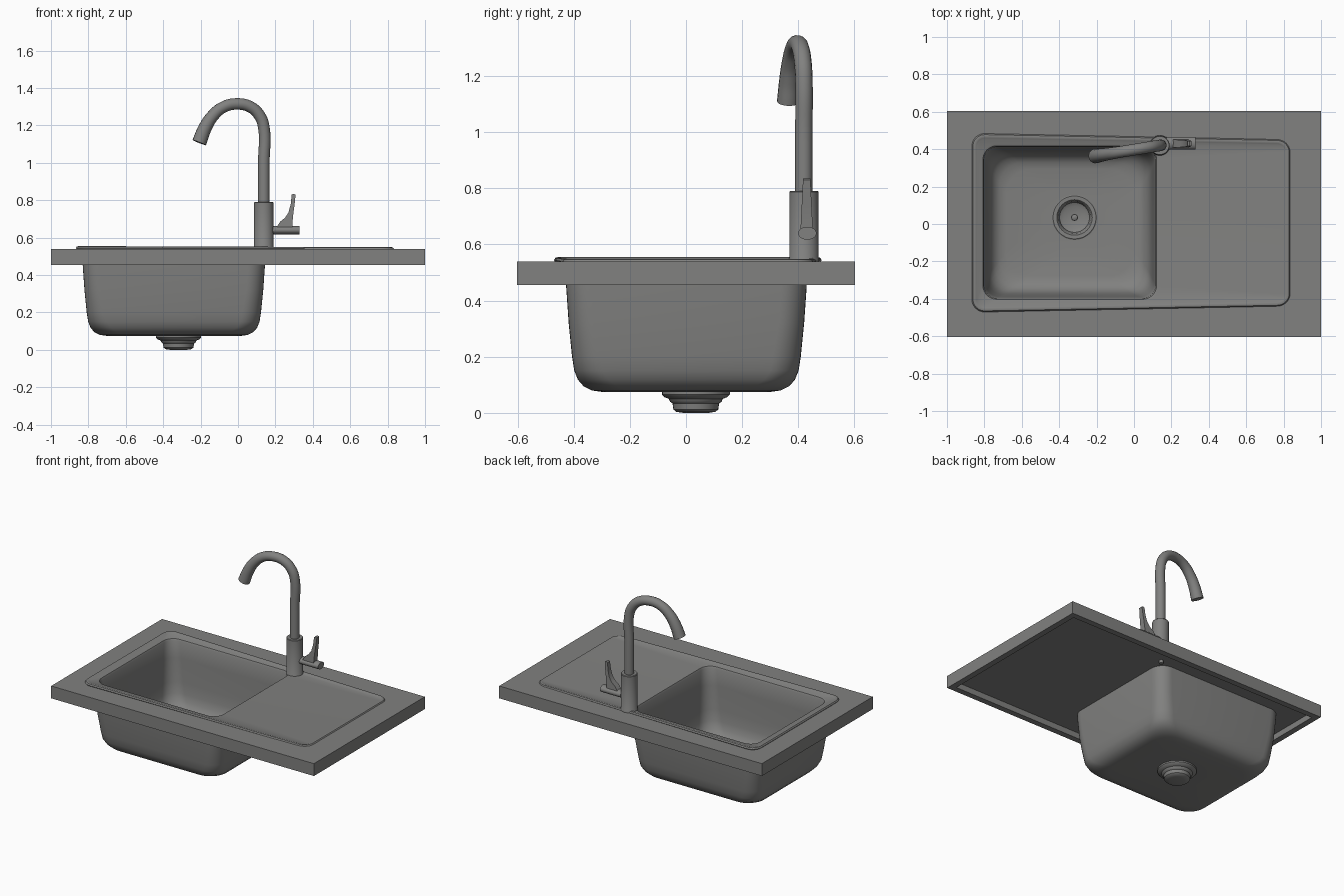
import bpy, bmesh, math
from mathutils import Vector

if "Cube" in bpy.data.objects:
    bpy.data.objects.remove(bpy.data.objects["Cube"])

steel = bpy.data.materials.new("grey_steel")
steel.diffuse_color = (0.22, 0.22, 0.215, 1)
steel.use_nodes = True
steel.node_tree.nodes["Principled BSDF"].inputs["Base Color"].default_value = steel.diffuse_color


def finish(name, bm, angle=35):
    bmesh.ops.remove_doubles(bm, verts=bm.verts, dist=1e-5)
    bmesh.ops.recalc_face_normals(bm, faces=bm.faces)
    me = bpy.data.meshes.new(name)
    bm.to_mesh(me)
    bm.free()
    me.materials.append(steel)
    ob = bpy.data.objects.new(name, me)
    bpy.context.collection.objects.link(ob)
    bpy.ops.object.select_all(action='DESELECT')
    ob.select_set(True)
    bpy.context.view_layer.objects.active = ob
    bpy.ops.object.shade_smooth_by_angle(angle=math.radians(angle))
    return ob


def ring(x0, x1, y0, y1, r, z, taper=0.0, n=8):
    """Rounded rectangle; taper narrows and lowers it towards +x."""
    pts = []
    for i, (cx, cy) in enumerate([(x1 - r, y1 - r), (x0 + r, y1 - r),
                                  (x0 + r, y0 + r), (x1 - r, y0 + r)]):
        for k in range(n + 1):
            a = math.pi / 2 * (i + k / n)
            x, y = cx + r * math.cos(a), cy + r * math.sin(a)
            t = taper * (x + 0.87) / 1.7
            pts.append((x, y * (1 - 0.07 * t), z - 0.006 * t))
    return pts


def disc(cx, cy, r, z):
    return ring(cx - r, cx + r, cy - r, cy + r, r, z)


def loft(name, rings, closed=False, angle=35):
    bm = bmesh.new()
    loops = [[bm.verts.new(p) for p in r] for r in rings]
    n = len(loops[0])
    pairs = list(zip(loops, loops[1:]))
    if closed:
        pairs.append((loops[-1], loops[0]))
    for a, b in pairs:
        for i in range(n):
            j = (i + 1) % n
            bm.faces.new((a[i], a[j], b[j], b[i]))
    if not closed:
        bm.faces.new(loops[0])
        bm.faces.new(loops[-1])
    bmesh.ops.dissolve_degenerate(bm, edges=bm.edges, dist=1e-5)
    return finish(name, bm, angle)


# Countertop: slab with bowl hole and recessed underside
def slab(e, z):
    return ring(-1 + e, 1 - e, -0.603 + e, 0.603 - e, 0, z)


def hole(z):
    return ring(-0.825, 0.138, -0.422, 0.422, 0.09, z)


loft("countertop", [hole(0.54), slab(0, 0.54), slab(0, 0.455),
                    slab(0.04, 0.455), slab(0.04, 0.495), hole(0.495)], True)


# Sink: raised rim, drainboard, inner bowl, drain hole, outer bowl
DX, DY = -0.318, 0.035


def rim(e, z):
    return ring(-0.867 + e, 0.835 - e, -0.472 + e, 0.485 - e, 0.07 - e, z, 1)


def inner(e, z, r):
    return ring(-0.805 + e, 0.118 - e, -0.40 + e, 0.415 - e, r, z)


def outer(e, z, r):
    return ring(-0.833 + e, 0.147 - e, -0.43 + e, 0.433 - e, r, z)


loft("sink_bowl_and_drainboard", [
    outer(0, 0.535, 0.09), rim(0.004, 0.538), rim(0, 0.545), rim(0.006, 0.553),
    rim(0.014, 0.555), rim(0.024, 0.552), rim(0.03, 0.549),
    inner(-0.012, 0.545, 0.08), inner(-0.003, 0.541, 0.075),
    inner(0.003, 0.53, 0.07), inner(0.01, 0.42, 0.08), inner(0.02, 0.26, 0.09),
    inner(0.028, 0.19, 0.1), inner(0.04, 0.145, 0.11), inner(0.06, 0.115, 0.12),
    inner(0.085, 0.098, 0.13), inner(0.12, 0.09, 0.14),
    disc(DX, DY, 0.12, 0.088), disc(DX, DY, 0.12, 0.076),
    outer(0.13, 0.075, 0.14), outer(0.095, 0.08, 0.13), outer(0.065, 0.095, 0.12),
    outer(0.045, 0.118, 0.11), outer(0.032, 0.15, 0.1), outer(0.024, 0.2, 0.1),
    outer(0.012, 0.32, 0.09), outer(0.003, 0.45, 0.09)], True)

# Drain: stepped cup hanging under the bowl, with centre knob
loft("drain_cup", [disc(DX, DY, r, z) for r, z in [
    (0.002, 0.03), (0.06, 0.03), (0.08, 0.04), (0.088, 0.08), (0.095, 0.088),
    (0.115, 0.089), (0.121, 0.085), (0.121, 0.066), (0.112, 0.056),
    (0.096, 0.05), (0.092, 0.04), (0.083, 0.034), (0.08, 0.012),
    (0.07, 0.004), (0.045, 0.0)]])
loft("drain_knob", [disc(DX, DY, r, z) for r, z in [
    (0.012, 0.028), (0.012, 0.06), (0.018, 0.065), (0.016, 0.075), (0.006, 0.08)]])

# Faucet body and the nut below the countertop
FX, FY = 0.138, 0.42
loft("faucet_body", [disc(FX, FY, r, z) for r, z in [
    (0.054, 0.538), (0.054, 0.55), (0.052, 0.553), (0.052, 0.787),
    (0.049, 0.791), (0.03, 0.791)]])
loft("faucet_nut", [disc(FX + 0.02, FY + 0.03, 0.014, z) for z in (0.475, 0.5)])

# Spout: swept pipe that flares at the tip
path = [(0.138, 0.78, 0.031), (0.138, 1.0, 0.031), (0.138, 1.19, 0.031),
        (0.118, 1.248, 0.031), (0.07, 1.297, 0.031), (-0.01, 1.315, 0.031),
        (-0.08, 1.297, 0.031), (-0.136, 1.25, 0.033), (-0.177, 1.185, 0.036),
        (-0.207, 1.108, 0.039)]
cu = bpy.data.curves.new("spout_path", 'CURVE')
cu.dimensions = '3D'
cu.bevel_depth = 1.0
cu.bevel_resolution = 6
cu.resolution_u = 6
cu.use_fill_caps = True
sp = cu.splines.new('BEZIER')
sp.bezier_points.add(len(path) - 1)
for p, (x, z, r) in zip(sp.bezier_points, path):
    p.co = (x, FY - (FX - x) * 0.165, z)
    p.radius = r
    p.handle_left_type = p.handle_right_type = 'AUTO'
tmp = bpy.data.objects.new("spout_path", cu)
bpy.context.collection.objects.link(tmp)
dg = bpy.context.evaluated_depsgraph_get()
bm = bmesh.new()
bm.from_mesh(bpy.data.meshes.new_from_object(tmp.evaluated_get(dg)))
bpy.data.objects.remove(tmp)
finish("faucet_spout", bm)

# Lever stem: flattened horizontal rod
bm = bmesh.new()
bmesh.ops.create_cone(bm, cap_ends=True, segments=24, radius1=1, radius2=1, depth=1)
for v in bm.verts:
    x, y, z = v.co
    v.co = Vector((0.252 + z * 0.156, 0.432 + x * 0.033, 0.64 + y * 0.023))
finish("lever_stem", bm)

# Lever handle: curved side profile given thickness
profile = [(0.205, 0.655), (0.29, 0.655), (0.292, 0.69), (0.296, 0.73),
           (0.303, 0.78), (0.308, 0.83), (0.296, 0.835), (0.287, 0.83),
           (0.282, 0.78), (0.27, 0.735), (0.25, 0.705), (0.225, 0.685)]
bm = bmesh.new()
sides = []
for s in (-1, 1):
    sides.append([bm.verts.new((x, 0.43 + s * (0.022 - 0.05 * (z - 0.655)), z))
                  for x, z in profile])
    bm.faces.new(sides[-1])
for i in range(len(profile)):
    j = (i + 1) % len(profile)
    bm.faces.new((sides[0][i], sides[0][j], sides[1][j], sides[1][i]))
finish("lever_handle", bm)
